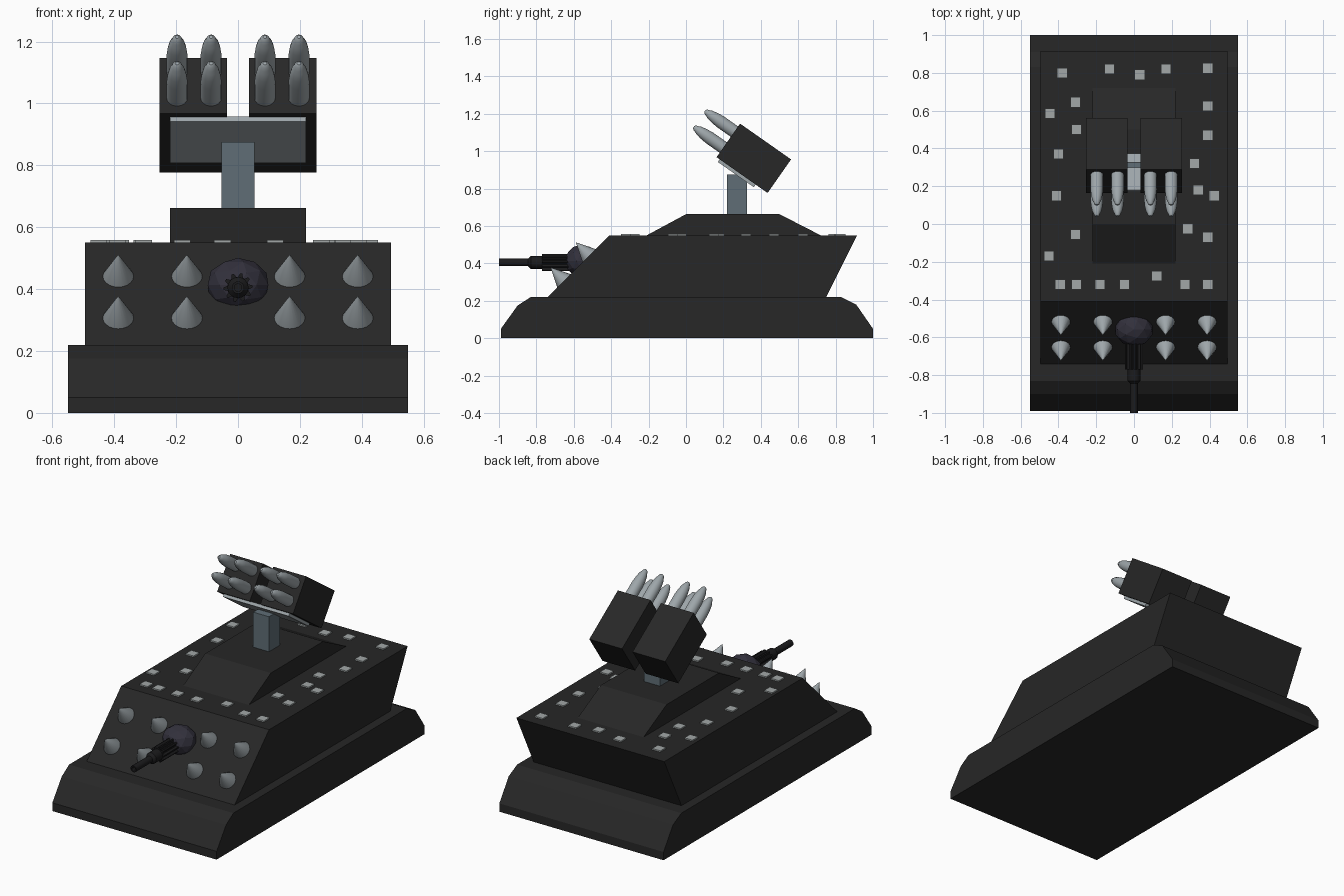
import bpy, bmesh, math
from mathutils import Vector

if "Cube" in bpy.data.objects:
    bpy.data.objects.remove(bpy.data.objects["Cube"])


def material(name, rgb):
    m = bpy.data.materials.new(name)
    m.diffuse_color = (*rgb, 1)
    m.use_nodes = True
    m.node_tree.nodes["Principled BSDF"].inputs["Base Color"].default_value = m.diffuse_color
    return m


BLACK = material("black_armour", (0.020, 0.020, 0.020))
GUN = material("gun_metal", (0.011, 0.011, 0.012))
PURPLE = material("dark_purple", (0.032, 0.030, 0.045))
STEEL = material("blue_steel", (0.115, 0.155, 0.180))
GREY = material("light_grey", (0.34, 0.38, 0.40))
RIVET = material("rivet_grey", (0.36, 0.39, 0.39))


def finish(bm, name, mat, smooth=False):
    bmesh.ops.recalc_face_normals(bm, faces=bm.faces[:])
    me = bpy.data.meshes.new(name)
    bm.to_mesh(me)
    bm.free()
    me.materials.append(mat)
    ob = bpy.data.objects.new(name, me)
    bpy.context.collection.objects.link(ob)
    if smooth:
        bpy.ops.object.select_all(action='DESELECT')
        ob.select_set(True)
        bpy.context.view_layer.objects.active = ob
        bpy.ops.object.shade_smooth_by_angle(angle=math.radians(40))
    return ob


def extrude_x(name, yz, x0, x1, mat):
    """Side profile in (y, z), extruded across x."""
    bm = bmesh.new()
    face = bm.faces.new([bm.verts.new((x0, y, z)) for y, z in yz])
    ext = bmesh.ops.extrude_face_region(bm, geom=[face])
    bmesh.ops.translate(bm, vec=(x1 - x0, 0, 0),
                        verts=[v for v in ext["geom"] if isinstance(v, bmesh.types.BMVert)])
    return finish(bm, name, mat)


def lathe(name, profile, origin, axis, mat, sides=16, smooth=True, teeth=False):
    """Rings of (distance along axis, radius); teeth alternates the radius."""
    bm = bmesh.new()
    rings = []
    for d, r in profile:
        ring = []
        for i in range(sides):
            a = 2 * math.pi * i / sides
            k = r * (0.74 if teeth and i % 4 > 1 else 1)
            ring.append(bm.verts.new((k * math.cos(a), k * math.sin(a), d)))
        rings.append(ring)
    for a, b in zip(rings, rings[1:]):
        for i in range(sides):
            j = (i + 1) % sides
            bm.faces.new((a[i], a[j], b[j], b[i]))
    bm.faces.new(rings[0])
    bm.faces.new(rings[-1])
    ob = finish(bm, name, mat, smooth)
    ob.rotation_mode = 'QUATERNION'
    ob.rotation_quaternion = Vector(axis).to_track_quat('Z', 'Y')
    ob.location = origin
    return ob


# Hull: skirt, sloped body and raised deck
extrude_x("base_skirt", [(-0.99, 0), (-0.99, 0.05), (-0.90, 0.175), (-0.83, 0.22), (0.83, 0.22),
                         (0.91, 0.18), (1.0, 0.05), (1.0, 0)], -0.55, 0.55, BLACK)
extrude_x("hull", [(-0.74, 0.22), (-0.41, 0.55), (0.915, 0.55), (0.75, 0.22)], -0.495, 0.495, BLACK)
extrude_x("raised_deck", [(-0.21, 0.55), (0.0, 0.663), (0.5, 0.663), (0.72, 0.55)], -0.22, 0.22, BLACK)

# Launcher post
extrude_x("launcher_post", [(0.22, 0.66), (0.22, 0.875), (0.325, 0.875), (0.325, 0.66)],
          -0.053, 0.053, STEEL)

# Launcher frame: forward and downward directions of the tilted pods
T = math.radians(35)
FWD = Vector((0, -math.cos(T), math.sin(T)))
DOWN = Vector((0, -math.sin(T), -math.cos(T)))
CORNER = Vector((0, 0.289, 1.147))


def pod_point(along, down):
    return CORNER + FWD * along + DOWN * down


def pod_box(name, a0, a1, d0, d1, x0, x1, mat):
    pts = [pod_point(a, d) for a, d in ((a0, d0), (a1, d0), (a1, d1), (a0, d1))]
    extrude_x(name, [(p.y, p.z) for p in pts], x0, x1, mat)


pod_box("pod_plate", -0.255, -0.02, 0.217, 0.236, -0.22, 0.22, GREY)
missile = [(-0.02, 0.034), (0.09, 0.034), (0.13, 0.030), (0.16, 0.024),
           (0.172, 0.018), (0.186, 0.014), (0.193, 0.006)]
for side, label in ((-1, "left"), (1, "right")):
    xs = sorted((side * 0.035, side * 0.254))
    pod_box(f"{label}_pod", -0.333, 0, 0, 0.219, *xs, BLACK)
    for x in (0.087, 0.197):
        for d in (0.052, 0.156):
            o = pod_point(0, d)
            o.x = side * x
            lathe(f"{label}_missile", missile, o, FWD, GREY)

# Spikes on the front slope
for x in (-0.387, -0.165, 0.167, 0.387):
    for y, z in ((-0.518, 0.441), (-0.653, 0.307)):
        lathe("front_spike", [(-0.005, 0.05), (0.0, 0.05), (0.098, 0.0012)],
              (x, y, z), (0, -1, 1), GREY, sides=20)

# Faceted gun ball
bm = bmesh.new()
bmesh.ops.create_icosphere(bm, subdivisions=2, radius=1)
bmesh.ops.scale(bm, vec=(0.103, 0.09, 0.088), verts=bm.verts[:])
bmesh.ops.translate(bm, vec=(0, -0.558, 0.413), verts=bm.verts[:])
finish(bm, "gun_ball", PURPLE)

# Gun: fluted sleeve, collar and hollow barrel
GZ = 0.405
lathe("gun_sleeve", [(0, 0.047), (0.15, 0.047)], (0, -0.62, GZ), (0, -1, 0), GUN, 40, False, True)
lathe("gun_collar", [(0, 0.034), (0.21, 0.034), (0.225, 0.02)], (0, -0.62, GZ), (0, -1, 0), GUN)
lathe("gun_barrel", [(0, 0.02), (0.24, 0.02), (0.24, 0.012), (0.15, 0.012)],
      (0, -0.76, GZ), (0, -1, 0), GUN)

# Scattered square deck rivets
RIVETS = [(-.38, .80), (-.13, .82), (.03, .79), (.17, .82), (.39, .825), (-.445, .585),
          (-.31, .645), (.39, .625), (-.305, .50), (.39, .47), (-.40, .37), (.32, .32),
          (-.41, .15), (.34, .18), (.425, .15), (-.31, -.055), (.285, -.025), (.39, -.07),
          (-.45, -.17), (.12, -.275)]
RIVETS += [(x, -.32) for x in (-.39, -.305, -.18, -.05, .27, .39)]
for x, y in RIVETS:
    h = 0.027
    extrude_x("deck_rivet", [(y - h, 0.549), (y + h, 0.549), (y + h, 0.558), (y - h, 0.558)],
              x - h, x + h, RIVET)
